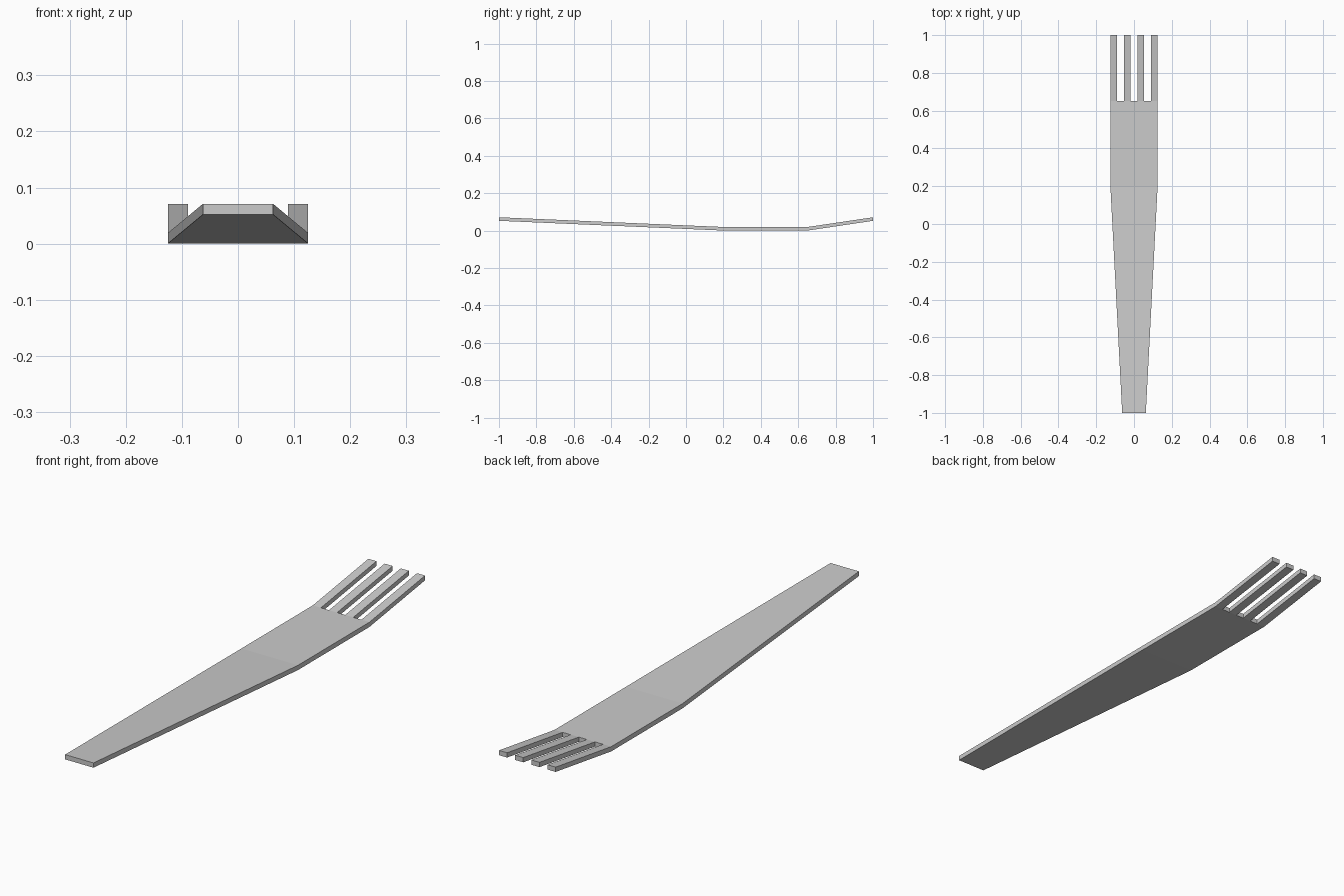
import bpy
import bmesh

cube = bpy.data.objects.get("Cube")
if cube:
    bpy.data.objects.remove(cube, do_unlink=True)

# Plain grey metal
metal = bpy.data.materials.new("grey_metal")
metal.use_nodes = True
GREY = (0.6, 0.6, 0.6, 1)
metal.diffuse_color = GREY
metal.node_tree.nodes["Principled BSDF"].inputs["Base Color"].default_value = GREY

COLUMNS = 7          # four tines and three equal gaps
THICKNESS = 0.019
# Stations along the length: y, half width, underside height
STATIONS = [(-1, 0.0625, 0.052), (0.2, 0.125, 0), (0.65, 0.125, 0), (1, 0.125, 0.052)]

# Flat sheet of strips, leaving every second strip out between the tines
bm = bmesh.new()
rows = [[bm.verts.new((half * (2 * c / COLUMNS - 1), y, z)) for c in range(COLUMNS + 1)]
        for y, half, z in STATIONS]
for r in range(len(rows) - 1):
    is_tines = r == len(rows) - 2
    for c in range(0, COLUMNS, 2 if is_tines else 1):
        a, b = rows[r], rows[r + 1]
        bm.faces.new((a[c], a[c + 1], b[c + 1], b[c]))

# Thicken the sheet straight upward
result = bmesh.ops.extrude_face_region(bm, geom=bm.faces[:], use_keep_orig=True)
top = [v for v in result["geom"] if isinstance(v, bmesh.types.BMVert)]
bmesh.ops.translate(bm, verts=top, vec=(0, 0, THICKNESS))
bmesh.ops.recalc_face_normals(bm, faces=bm.faces[:])

mesh = bpy.data.meshes.new("fork")
bm.to_mesh(mesh)
bm.free()
mesh.materials.append(metal)
fork = bpy.data.objects.new("fork", mesh)
bpy.context.collection.objects.link(fork)
